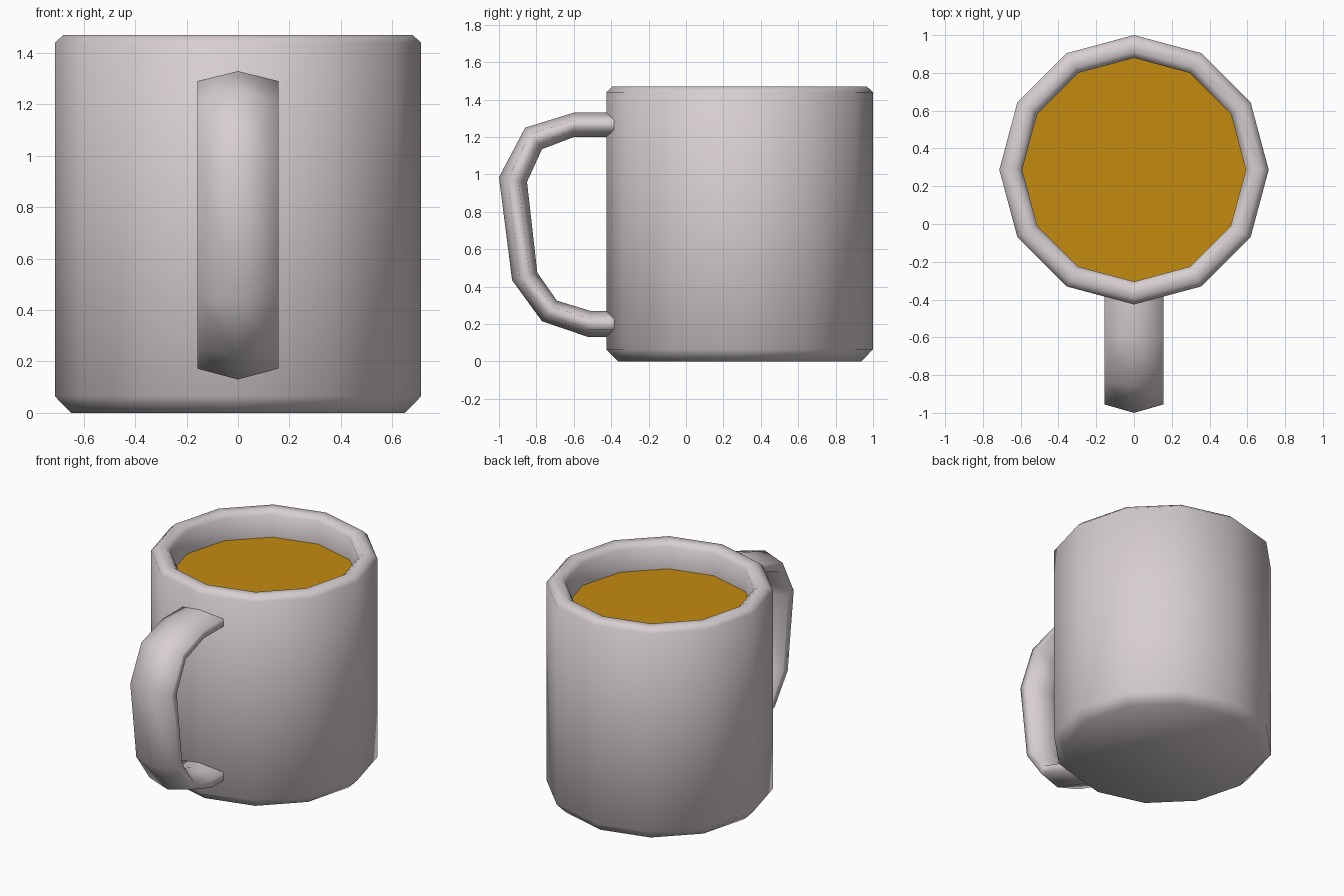
import bpy, bmesh, math

if "Cube" in bpy.data.objects:
    bpy.data.objects.remove(bpy.data.objects["Cube"])

SIDES = 12
CENTRE_Y = 0.287
LIQUID_Z = 1.285


def material(name, rgb):
    m = bpy.data.materials.new(name)
    m.diffuse_color = (*rgb, 1)
    m.use_nodes = True
    m.node_tree.nodes["Principled BSDF"].inputs["Base Color"].default_value = m.diffuse_color
    return m


def finish(name, bm, mat):
    bmesh.ops.recalc_face_normals(bm, faces=bm.faces)
    for f in bm.faces:
        f.smooth = True
    mesh = bpy.data.meshes.new(name)
    bm.to_mesh(mesh)
    bm.free()
    mesh.materials.append(mat)
    obj = bpy.data.objects.new(name, mesh)
    bpy.context.collection.objects.link(obj)
    return obj


def bridge(bm, a, b):
    n = len(a)
    for i in range(n):
        bm.faces.new((a[i], a[(i + 1) % n], b[(i + 1) % n], b[i]))


def ring(bm, r, z):
    step = 2 * math.pi / SIDES
    return [bm.verts.new((r * math.cos(i * step), CENTRE_Y + r * math.sin(i * step), z))
            for i in range(SIDES)]


ceramic = material("pale_ceramic", (0.68, 0.62, 0.635))
drink = material("amber_drink", (0.55, 0.26, 0.005))

# Cup: twelve-sided lathe with bevelled foot and rounded rim
bm = bmesh.new()
profile = [(0.65, 0), (0.713, 0.065), (0.713, 1.44), (0.68, 1.47),
           (0.625, 1.47), (0.592, 1.44), (0.592, LIQUID_Z)]
rings = [ring(bm, r, z) for r, z in profile]
for a, b in zip(rings, rings[1:]):
    bridge(bm, a, b)
bm.faces.new(rings[0][::-1])
finish("cup", bm, ceramic)

# Drink: flat surface inside the cup
bm = bmesh.new()
surface = bm.faces.new(ring(bm, 0.592, LIQUID_Z))
drink_obj = finish("drink", bm, drink)
if drink_obj.data.polygons[0].normal.z < 0:
    drink_obj.data.flip_normals()

# Handle: hexagonal section swept along outer and inner (y, z) edges
outer = [(-0.36, 1.33), (-0.6, 1.33), (-0.86, 1.25), (-1.0, 0.985),
         (-0.93, 0.435), (-0.77, 0.215), (-0.52, 0.13), (-0.36, 0.13)]
inner = [(-0.36, 1.2), (-0.6, 1.2), (-0.77, 1.135), (-0.85, 0.96),
         (-0.795, 0.475), (-0.69, 0.325), (-0.51, 0.27), (-0.36, 0.27)]
section = [(0, 0), (0.157, 0.3), (0.157, 0.7), (0, 1), (-0.157, 0.7), (-0.157, 0.3)]
bm = bmesh.new()
loops = []
for (oy, oz), (iy, iz) in zip(outer, inner):
    loops.append([bm.verts.new((x, oy + (iy - oy) * t, oz + (iz - oz) * t))
                  for x, t in section])
for a, b in zip(loops, loops[1:]):
    bridge(bm, a, b)
finish("handle", bm, ceramic)
